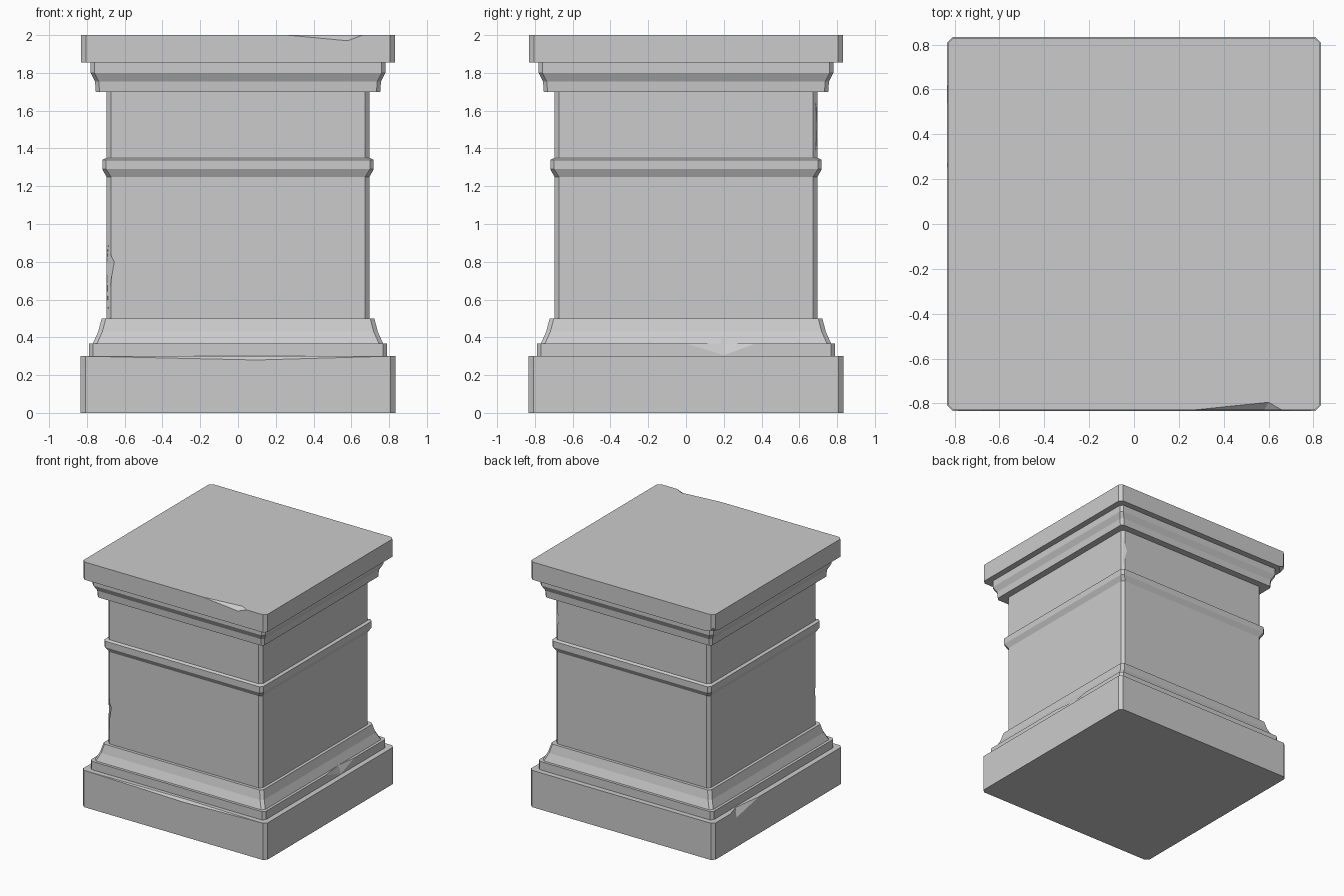
import bpy, bmesh

if "Cube" in bpy.data.objects:
    bpy.data.objects.remove(bpy.data.objects["Cube"])

# Pedestal profile: half width, corner chamfer, height
PROFILE = [
    (.833, .025, 0), (.833, .025, .30),                       # plinth
    (.79, .022, .30), (.79, .022, .368), (.768, .022, .368),  # base moulding
    (.74, .022, .43), (.722, .022, .50),
    (.697, .024, .50), (.697, .024, 1.25),                    # shaft
    (.718, .02, 1.29), (.718, .02, 1.34), (.697, .024, 1.35),  # band
    (.697, .024, 1.70),
    (.753, .02, 1.70), (.757, .02, 1.755),                    # crown moulding
    (.78, .02, 1.80), (.78, .02, 1.855),
    (.83, .025, 1.855), (.83, .025, 2.0),                     # cap
]


def make_object(name, bm):
    bmesh.ops.recalc_face_normals(bm, faces=bm.faces)
    mesh = bpy.data.meshes.new(name)
    bm.to_mesh(mesh)
    bm.free()
    obj = bpy.data.objects.new(name, mesh)
    bpy.context.collection.objects.link(obj)
    return obj


def loft(name, profile):
    bm = bmesh.new()
    rings = []
    for h, c, z in profile:
        i = h - c
        pts = [(h, -i), (h, i), (i, h), (-i, h), (-h, i), (-h, -i), (-i, -h), (i, -h)]
        rings.append([bm.verts.new((x, y, z)) for x, y in pts])
    for a, b in zip(rings, rings[1:]):
        for k in range(8):
            n = (k + 1) % 8
            bm.faces.new((a[k], a[n], b[n], b[k]))
    bm.faces.new(rings[0][::-1])
    bm.faces.new(rings[-1])
    return make_object(name, bm)


pedestal = loft("pedestal", PROFILE)


def chip(name, points):
    """Cut a faceted chip: the hull of surface points and one point outside."""
    bm = bmesh.new()
    hull = bmesh.ops.convex_hull(bm, input=[bm.verts.new(p) for p in points])
    spare = [v for v in hull["geom_interior"] if isinstance(v, bmesh.types.BMVert)]
    if spare:
        bmesh.ops.delete(bm, geom=spare, context='VERTS')
    cutter = make_object(name, bm)
    cutter.hide_render = True
    cutter.hide_viewport = False
    mod = pedestal.modifiers.new(name, 'BOOLEAN')
    mod.operation = 'DIFFERENCE'
    mod.solver = 'EXACT'
    mod.object = cutter
    bpy.context.view_layer.objects.active = pedestal
    bpy.ops.object.modifier_apply(modifier=name)
    bpy.data.objects.remove(cutter)


# Broken edges and corners
chip("cap_front_chip", [(.26, -.83, 2), (.66, -.83, 2), (.6, -.795, 2),
                        (.58, -.83, 1.97), (.5, -.88, 2.05)])
chip("cap_corner_chip", [(-.83, .76, 1.855), (-.76, .83, 1.855),
                         (-.818, .818, 1.89), (-.88, .88, 1.82)])
chip("shaft_front_left_chip", [(-.655, -.697, .8), (-.697, -.665, .78), (-.685, -.685, .52),
                               (-.685, -.685, .9), (-.76, -.76, .78)])
chip("shaft_back_right_chip", [(.655, .697, 1.52), (.697, .68, 1.56), (.685, .685, 1.38),
                               (.685, .685, 1.65), (.76, .76, 1.52)])
chip("plinth_left_chip", [(-.833, .62, .3), (-.833, .25, .3), (-.833, .54, .24),
                          (-.80, .5, .3), (-.88, .5, .34)])
chip("plinth_front_wear", [(-.8, -.833, .3), (.8, -.833, .3), (.1, -.833, .28),
                           (.1, -.815, .3), (.1, -.87, .33)])
chip("base_right_chip", [(.79, 0, .368), (.79, .37, .368), (.79, .2, .305),
                         (.753, .2, .40), (.86, .2, .42)])
